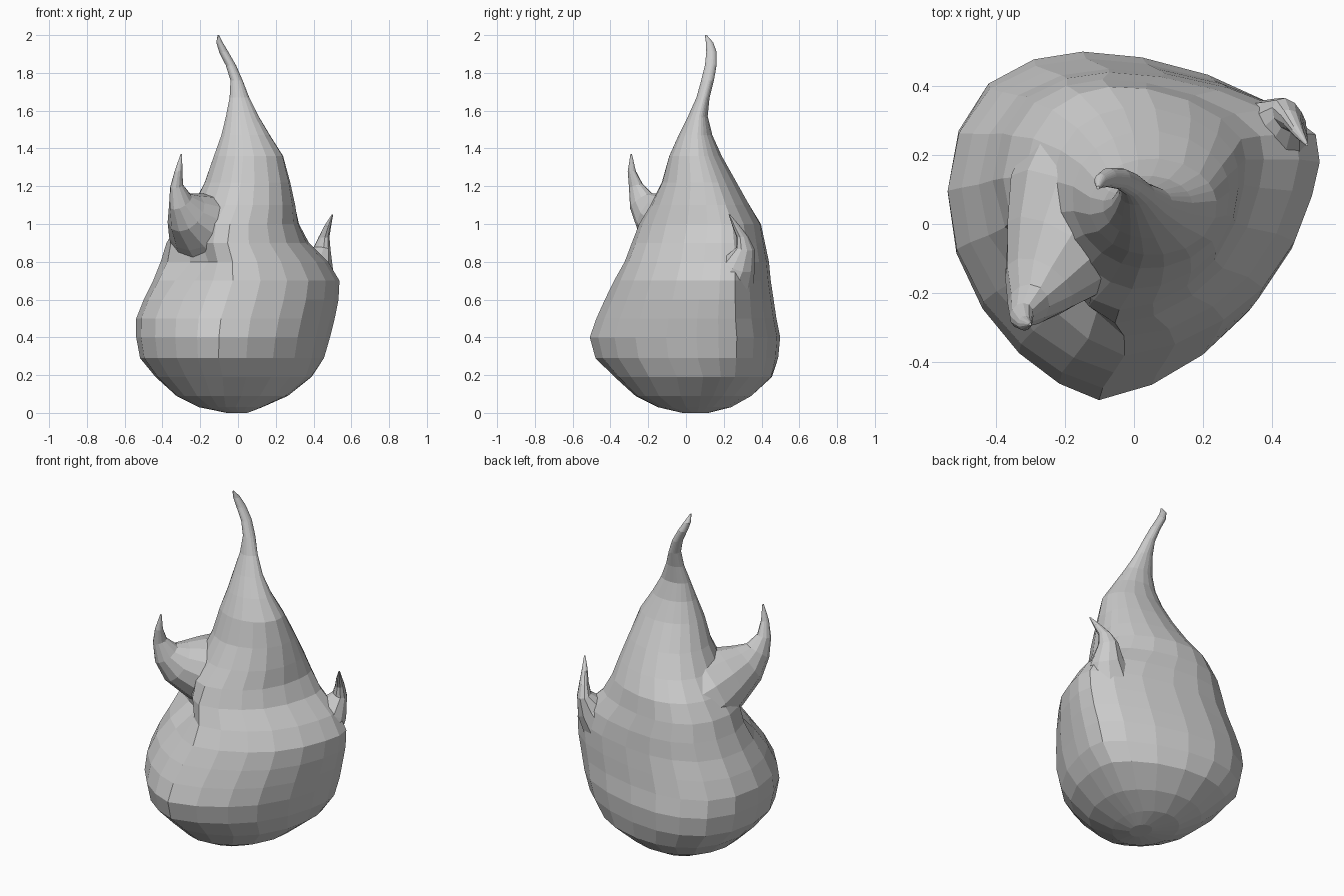
import bpy, bmesh, math
from mathutils import Vector

if "Cube" in bpy.data.objects:
    bpy.data.objects.remove(bpy.data.objects["Cube"])


def loft(name, rings):
    """Skin a closed surface over rings of equal point count."""
    bm = bmesh.new()
    loops = [[bm.verts.new(p) for p in ring] for ring in rings]
    n = len(loops[0])
    for a, b in zip(loops, loops[1:]):
        for i in range(n):
            j = (i + 1) % n
            bm.faces.new((a[i], a[j], b[j], b[i]))
    bm.faces.new(loops[0][::-1])
    bm.faces.new(loops[-1])
    bmesh.ops.recalc_face_normals(bm, faces=bm.faces)
    mesh = bpy.data.meshes.new(name)
    bm.to_mesh(mesh)
    bm.free()
    ob = bpy.data.objects.new(name, mesh)
    bpy.context.collection.objects.link(ob)
    return ob


# Rounded-triangle cross-section, counter-clockwise from the right
SECTION = [(.54, .18), (.53, .28), (.42, .37), (.25, .44), (.05, .49), (-.13, .51),
           (-.28, .49), (-.42, .42), (-.51, .28), (-.54, .1), (-.51, -.08),
           (-.43, -.24), (-.32, -.37), (-.2, -.46), (-.08, -.51), (.08, -.46),
           (.23, -.37), (.35, -.26), (.45, -.1), (.51, .06)]

# Body extents: z, x min, x max, y min, y max
BODY = [(0, -.06, .05, -.02, .12), (.03, -.21, .13, -.15, .24),
        (.09, -.33, .27, -.27, .35), (.19, -.44, .4, -.38, .46),
        (.29, -.52, .46, -.48, .49), (.4, -.54, .49, -.51, .5),
        (.5, -.54, .515, -.475, .48), (.6, -.5, .535, -.43, .465),
        (.7, -.45, .54, -.385, .45), (.8, -.41, .48, -.34, .44),
        (.9, -.38, .38, -.295, .42), (1, -.32, .33, -.25, .4),
        (1.1, -.24, .31, -.19, .34), (1.22, -.18, .28, -.13, .27),
        (1.36, -.13, .24, -.09, .19), (1.47, -.09, .17, -.04, .14),
        (1.57, -.065, .11, .01, .115), (1.67, -.045, .06, .055, .125),
        (1.76, -.04, .025, .08, .148), (1.84, -.065, -.01, .1, .162),
        (1.91, -.1, -.05, .107, .162), (1.96, -.115, -.08, .105, .145),
        (2, -.108, -.1, .1, .11)]


def body_ring(z, x0, x1, y0, y1):
    cx, cy, rx, ry = (x0 + x1) / 2, (y0 + y1) / 2, (x1 - x0) / 2, (y1 - y0) / 2
    # Triangle in the belly, ellipse at the base and the top
    blend = min(1, max(.1, (z - .8) / .5, 1 - z / .35))
    pts = []
    for sx, sy in SECTION:
        u = Vector((sx / .54, sy / .51))
        u = u.lerp(u.normalized(), blend)
        # Hollow under the left tongue
        d = math.degrees(math.atan2(u.y, u.x)) + 134
        u *= 1 - .3 * math.exp(-(d / 25) ** 2 - ((z - .82) / .1) ** 2)
        pts.append((cx + rx * u.x, cy + ry * u.y, z))
    return pts


def tongue(name, side, stations, n=10):
    """Curling lick: stations are (x, y, z, half width, half thickness)."""
    side = Vector(side).normalized()
    centres = [Vector(s[:3]) for s in stations]
    rings = []
    for i, s in enumerate(stations):
        t = centres[min(i + 1, len(centres) - 1)] - centres[max(i - 1, 0)]
        up = side.cross(t).normalized()
        rings.append([centres[i] + side * s[3] * math.cos(a) + up * s[4] * math.sin(a)
                      for a in (2 * math.pi * k / n for k in range(n))])
    return loft(name, rings)


body = loft("flame_body", [body_ring(*r) for r in BODY])
left = tongue("left_tongue", (.83, -.55, 0), [
    (-.02, .23, .85, .17, .14), (-.09, .13, .9, .25, .23), (-.16, .01, .96, .235, .21),
    (-.22, -.09, 1.01, .175, .165), (-.275, -.18, 1.06, .11, .12),
    (-.305, -.235, 1.12, .06, .075), (-.325, -.265, 1.2, .033, .04),
    (-.315, -.287, 1.28, .02, .022), (-.3, -.29, 1.37, .004, .004)], 12)
right = tongue("right_tongue", (.6, -.8, 0), [
    (.28, .15, .54, .14, .12), (.375, .22, .69, .15, .135), (.425, .28, .79, .09, .085),
    (.445, .315, .87, .055, .04), (.455, .3, .93, .035, .026),
    (.475, .265, .99, .022, .016), (.5, .23, 1.05, .004, .004)])

# Merge the tongues into one faceted skin
bpy.context.view_layer.objects.active = body
for part in (left, right):
    mod = body.modifiers.new("merge", 'BOOLEAN')
    mod.operation = 'UNION'
    mod.solver = 'EXACT'
    mod.object = part
    bpy.ops.object.modifier_apply(modifier=mod.name)
    bpy.data.objects.remove(part)
